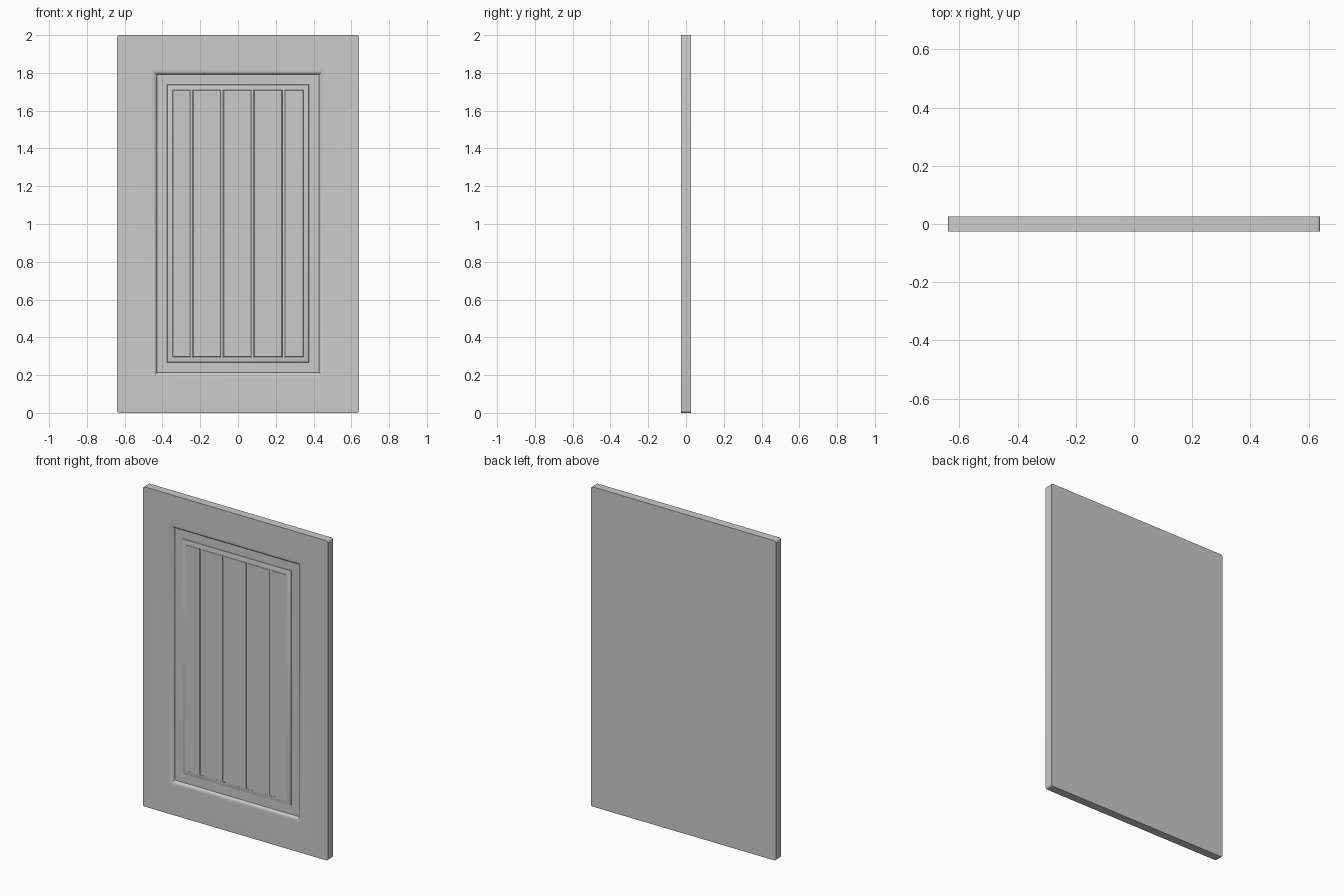
import bpy, bmesh, math

if "Cube" in bpy.data.objects:
    bpy.data.objects.remove(bpy.data.objects["Cube"])

FRONT, BACK = -0.026, 0.026
FLOOR, FACE = -0.009, -0.019      # recess floor and raised panel face
HX, ZC, HZ = 0.458, 1.0025, 0.818  # moulding outer half width, centre, half height


def loop(bm, pts):
    verts = [bm.verts.new(p) for p in pts]
    edges = [bm.edges.new((verts[i], verts[i - 1])) for i in range(len(verts))]
    return verts, edges


def skin(bm, a, b):
    for i in range(len(a)):
        bm.faces.new((a[i - 1], a[i], b[i], b[i - 1]))


def rounded_rect(y, r=0.012, n=4):
    pts = []
    corners = ((0.64, 2, 0), (-0.64, 2, 90), (-0.64, 0, 180), (0.64, 0, 270))
    for cx, cz, start in corners:
        ox = cx - math.copysign(r, cx)
        oz = cz - r if cz else r
        for k in range(n + 1):
            a = math.radians(start + 90 * k / n)
            pts.append((ox + r * math.cos(a), y, oz + r * math.sin(a)))
    return pts


def rect(d, y):
    x, z = HX - d, HZ - d
    return [(sx * x, y, ZC + sz * z) for sx, sz in ((1, 1), (-1, 1), (-1, -1), (1, -1))]


# Moulding section: (inset, y) from the front face to the raised panel face
profile = []
for k in range(7):   # rounded-over lip dropping to the floor
    a = math.radians(90 * k / 6)
    profile.append((0.028 * math.sin(a), FLOOR - (FLOOR - FRONT) * math.cos(a)))
profile += [(0.083, FLOOR), (0.084, FLOOR - 0.003)]
for k in range(1, 5):   # rounded shoulder of the raised panel
    a = math.radians(15 + 50 * k / 4)
    profile.append((0.084 + 0.028 * k / 4, FLOOR - 0.003 - 0.0055 * math.sin(math.pi / 2 * k / 4)))
profile.append((0.113, FACE))

# Door slab with moulded recess
bm = bmesh.new()
back, _ = loop(bm, rounded_rect(BACK))
front, outer_edges = loop(bm, rounded_rect(FRONT))
bm.faces.new(back)
skin(bm, back, front)
prev, inner_edges = loop(bm, rect(*profile[0]))
bmesh.ops.triangle_fill(bm, edges=outer_edges + inner_edges, use_beauty=True)
for d, y in profile[1:]:
    ring, _ = loop(bm, rect(d, y))
    skin(bm, prev, ring)
    prev = ring
bm.faces.new(prev)
bmesh.ops.recalc_face_normals(bm, faces=bm.faces)
mesh = bpy.data.meshes.new("cabinet_door")
bm.to_mesh(mesh)
bm.free()
door = bpy.data.objects.new("cabinet_door", mesh)
bpy.context.collection.objects.link(door)

# Vertical groove cutters
bm = bmesh.new()
for x in (-0.245, -0.084, 0.078, 0.240):
    ends = []
    for z in (ZC - 0.708, ZC + 0.708):
        pts = [(x + 0.009 * math.cos(math.radians(36 * k + 18)),
                FACE + 0.006 * math.sin(math.radians(36 * k + 18)), z) for k in range(10)]
        ends.append(loop(bm, pts)[0])
        bm.faces.new(ends[-1])
    skin(bm, *ends)
bmesh.ops.recalc_face_normals(bm, faces=bm.faces)
mesh = bpy.data.meshes.new("groove_cutter")
bm.to_mesh(mesh)
bm.free()
cutter = bpy.data.objects.new("groove_cutter", mesh)
bpy.context.collection.objects.link(cutter)

# Carve the grooves, then discard the cutter
mod = door.modifiers.new("grooves", 'BOOLEAN')
mod.object, mod.operation, mod.solver = cutter, 'DIFFERENCE', 'EXACT'
bpy.context.view_layer.objects.active = door
door.select_set(True)
bpy.ops.object.modifier_apply(modifier=mod.name)
bpy.data.objects.remove(cutter)
bpy.ops.object.shade_smooth_by_angle(angle=math.radians(30))
